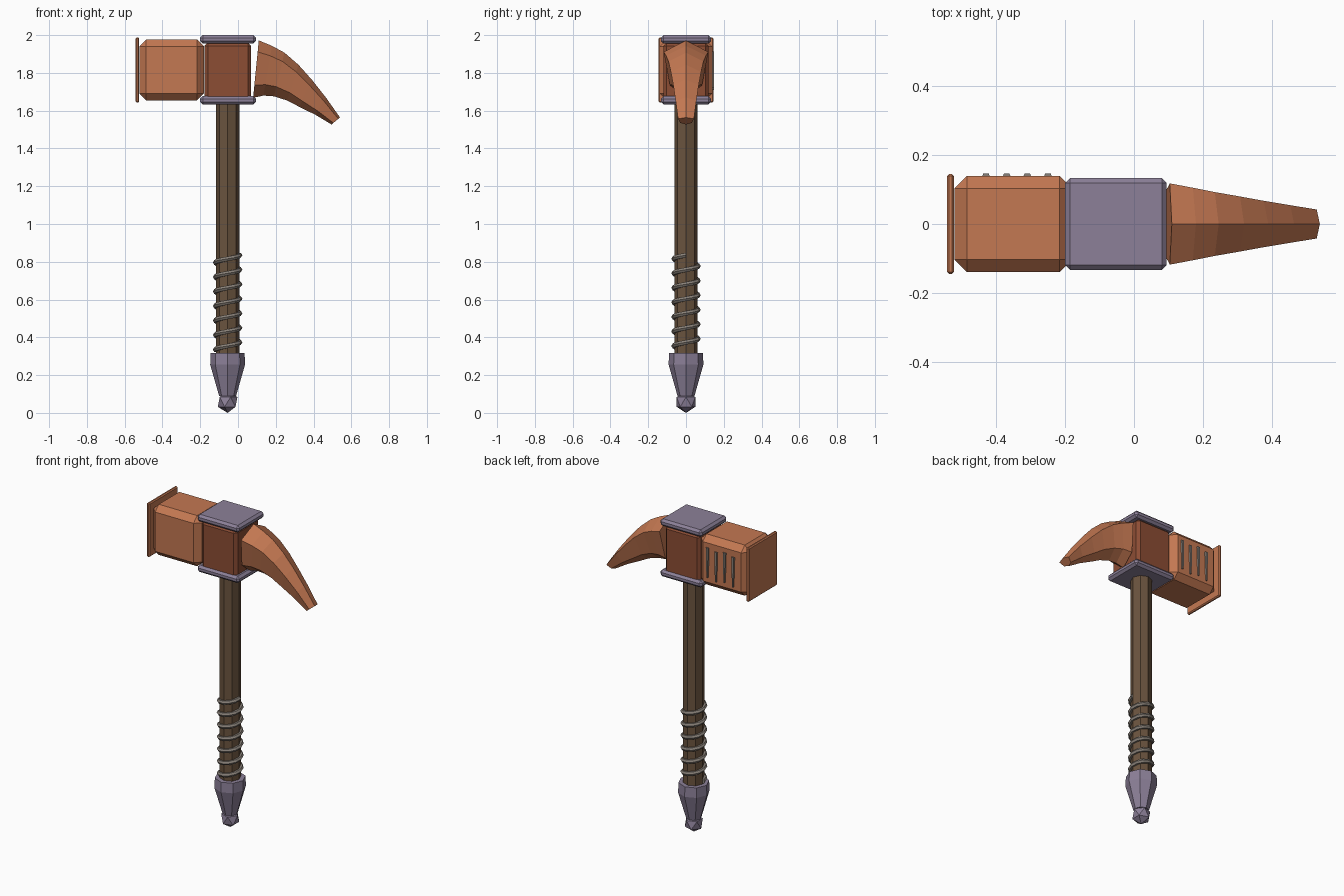
import bpy, bmesh, math
from mathutils import Vector

if "Cube" in bpy.data.objects:
    bpy.data.objects.remove(bpy.data.objects["Cube"])

AXIS = -0.055  # x position of the handle


def material(name, rgb):
    lin = [((c / 255 + 0.055) / 1.055) ** 2.4 for c in rgb] + [1]
    m = bpy.data.materials.new(name)
    m.use_nodes = True
    m.diffuse_color = lin
    m.node_tree.nodes["Principled BSDF"].inputs["Base Color"].default_value = lin
    return m


copper = material("copper", (196, 120, 82))
dark_copper = material("dark copper", (140, 77, 52))
violet_steel = material("violet steel", (140, 128, 152))
wood = material("brown wood", (106, 83, 62))
grey_wire = material("grey wire", (136, 128, 120))


def finish(name, bm, mat):
    bmesh.ops.recalc_face_normals(bm, faces=bm.faces)
    mesh = bpy.data.meshes.new(name)
    bm.to_mesh(mesh)
    bm.free()
    mesh.materials.append(mat)
    ob = bpy.data.objects.new(name, mesh)
    bpy.context.collection.objects.link(ob)
    return ob


def box(name, low, high, bevel, mat):
    low, high = Vector(low), Vector(high)
    bm = bmesh.new()
    bmesh.ops.create_cube(bm, size=1)
    for v in bm.verts:
        v.co = (low + high) / 2 + v.co * (high - low)
    if bevel:
        bmesh.ops.bevel(bm, geom=bm.edges[:], offset=bevel, segments=1, affect='EDGES')
    return finish(name, bm, mat)


def loft(name, rings, mat):
    bm = bmesh.new()
    loops = [[bm.verts.new(p) for p in ring] for ring in rings]
    n = len(loops[0])
    for a, b in zip(loops, loops[1:]):
        for i in range(n):
            j = (i + 1) % n
            bm.faces.new((a[i], a[j], b[j], b[i]))
    bm.faces.new(loops[0])
    bm.faces.new(loops[-1])
    return finish(name, bm, mat)


def octagon(radius, z):
    return [(AXIS + radius * math.cos(k * math.pi / 4),
             radius * math.sin(k * math.pi / 4), z) for k in range(8)]


# Handle and pommel
loft("handle", [octagon(0.062, 0.28), octagon(0.062, 1.65)], wood)
loft("pommel", [octagon(0.045, 0.09), octagon(0.092, 0.255), octagon(0.09, 0.318)], violet_steel)
bm = bmesh.new()
bmesh.ops.create_icosphere(bm, subdivisions=1, radius=0.058)
bmesh.ops.translate(bm, verts=bm.verts, vec=(AXIS, 0, 0.058))
finish("pommel_gem", bm, violet_steel)

# Wire wound around the grip
TURNS, STEPS = 6.5, 12
count = int(TURNS * STEPS)
rings = []
for i in range(count + 1):
    a = math.pi + 2 * math.pi * i / STEPS
    z = 0.335 + 0.5 * i / count
    ring = []
    for k in range(6):
        b = k * math.pi / 3
        r = 0.064 + 0.014 * math.cos(b)
        ring.append((AXIS + r * math.cos(a), r * math.sin(a), z + 0.014 * math.sin(b)))
    rings.append(ring)
loft("grip_wire", rings, grey_wire)

# Head core between two plates
box("head_core", (-0.178, -0.12, 1.65), (0.07, 0.12, 1.96), 0.018, dark_copper)
box("top_plate", (-0.2, -0.133, 1.955), (0.095, 0.133, 2.0), 0.014, violet_steel)
box("bottom_plate", (-0.2, -0.133, 1.633), (0.095, 0.133, 1.677), 0.014, violet_steel)

# Hammer block and striking face
box("hammer_block", (-0.522, -0.139, 1.655), (-0.18, 0.139, 1.977), 0.036, copper)
box("striking_face", (-0.543, -0.145, 1.643), (-0.523, 0.145, 1.987), 0.006, copper)

# Grey bars on the back of the hammer block
for i in range(4):
    x = -0.43 + 0.06 * i
    bottom = 1.71 + 0.012 * (i % 2)
    bar = [(bottom, 0.006), (bottom + 0.08, 0.009), (bottom + 0.19, 0.013)]
    loft("back_bar_%d" % (i + 1),
         [[(x - w, 0.134, z), (x + w, 0.134, z), (x + w * 0.6, 0.147, z), (x - w * 0.6, 0.147, z)]
          for z, w in bar], grey_wire)

# Curved claw: six-sided section between a ridge and a keel
ridge = [(0.11, 1.972), (0.18, 1.943), (0.246, 1.907), (0.32, 1.843),
         (0.39, 1.765), (0.465, 1.67), (0.54, 1.564)]
keel = [(0.08, 1.668), (0.135, 1.68), (0.19, 1.676), (0.26, 1.654),
        (0.325, 1.62), (0.41, 1.578), (0.495, 1.527)]
rings = []
for i, (top, low) in enumerate(zip(ridge, keel)):
    t = i / (len(ridge) - 1)
    width = 0.118 + (0.042 - 0.118) * t
    half = [(0, 0), (0.2, width), (0.78, width * 0.72), (1, 0)]
    section = half + [(f, -w) for f, w in half[2:0:-1]]
    rings.append([(top[0] + (low[0] - top[0]) * f, w, top[1] + (low[1] - top[1]) * f)
                  for f, w in section])
loft("claw", rings, copper)
